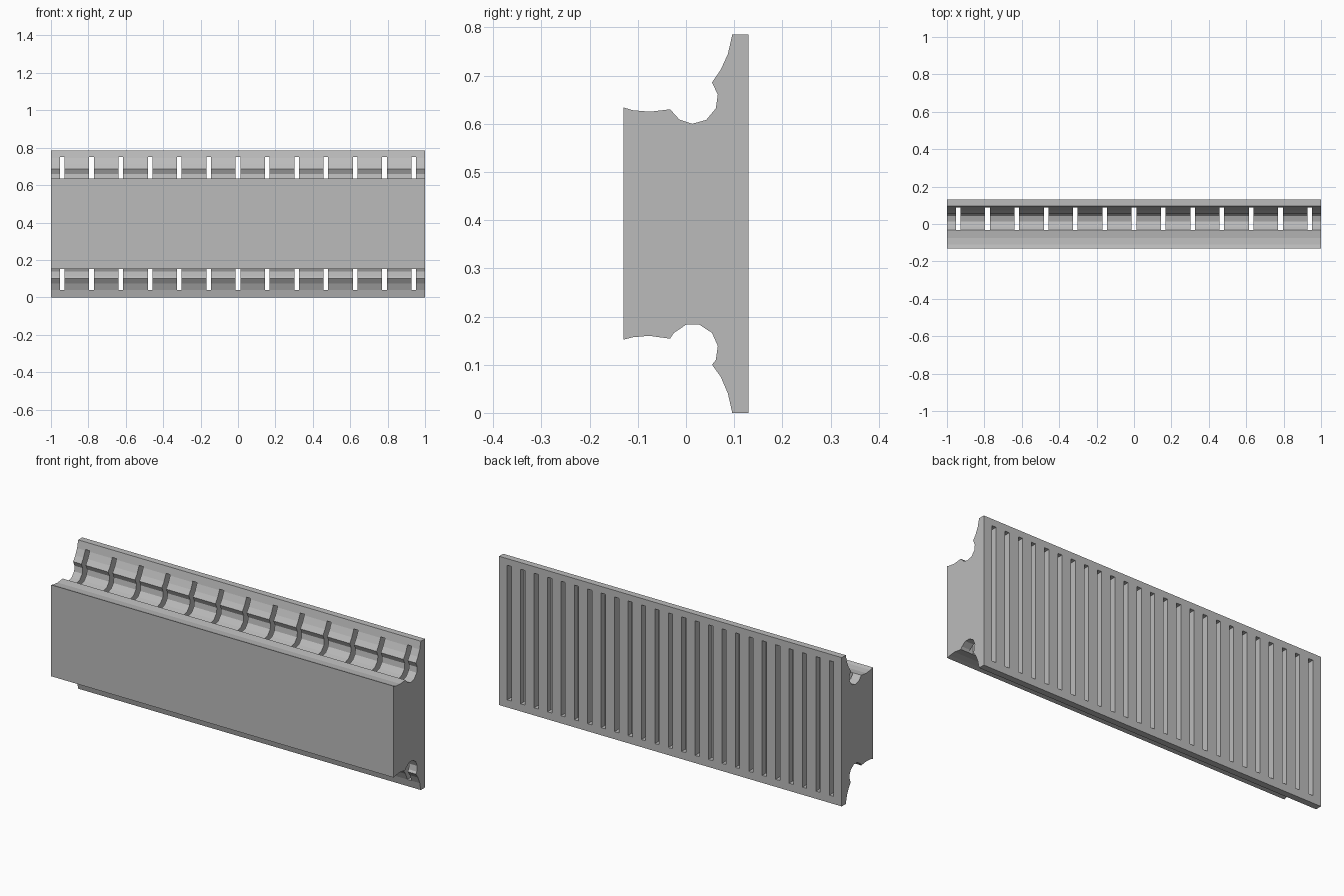
import bpy
import bmesh
from mathutils import Matrix, Vector

if "Cube" in bpy.data.objects:
    bpy.data.objects.remove(bpy.data.objects["Cube"], do_unlink=True)

# Single grey material
grey = bpy.data.materials.new("plain_grey")
grey.use_nodes = True
COLOR = (0.5, 0.5, 0.5, 1)
grey.diffuse_color = COLOR
grey.node_tree.nodes["Principled BSDF"].inputs["Base Color"].default_value = COLOR


def make_object(name, bm):
    bmesh.ops.recalc_face_normals(bm, faces=bm.faces)
    mesh = bpy.data.meshes.new(name)
    bm.to_mesh(mesh)
    bm.free()
    mesh.materials.append(grey)
    obj = bpy.data.objects.new(name, mesh)
    bpy.context.collection.objects.link(obj)
    return obj


def add_box(bm, x, width, y0, y1, z0, z1):
    size = Matrix.Diagonal((width, y1 - y0, z1 - z0, 1))
    place = Matrix.Translation((x, (y0 + y1) / 2, (z0 + z1) / 2))
    bmesh.ops.create_cube(bm, size=1, matrix=place @ size)


# Side profile (y, z): scooped channels along the top and bottom
TOP = [(0.13, 0.785), (0.096, 0.785), (0.087, 0.745), (0.072, 0.712),
       (0.054, 0.686), (0.066, 0.66), (0.062, 0.632), (0.042, 0.608),
       (0.013, 0.6), (-0.014, 0.609), (-0.033, 0.63), (-0.075, 0.625),
       (-0.11, 0.628), (-0.13, 0.634)]
BOTTOM = [(-0.13, 0.152), (-0.11, 0.157), (-0.077, 0.16), (-0.033, 0.154),
          (-0.025, 0.166), (0, 0.183), (0.028, 0.183), (0.054, 0.166),
          (0.066, 0.139), (0.062, 0.11), (0.054, 0.1), (0.072, 0.075),
          (0.087, 0.04), (0.096, 0), (0.13, 0)]

# Main body: the profile swept along x
bm = bmesh.new()
end = bm.faces.new([bm.verts.new((-1, y, z)) for y, z in TOP + BOTTOM])
sweep = bmesh.ops.extrude_face_region(bm, geom=[end], use_keep_orig=True)
moved = [v for v in sweep["geom"] if isinstance(v, bmesh.types.BMVert)]
bmesh.ops.translate(bm, verts=moved, vec=Vector((2, 0, 0)))
body = make_object("grooved_panel", bm)

# Slots from the back: every other one is deep and opens into the channels
SLOTS = 25
bm = bmesh.new()
for i in range(SLOTS):
    x = -0.94 + 1.88 * i / (SLOTS - 1)
    front = -0.032 if i % 2 == 0 else 0.1
    add_box(bm, x, 0.025, front, 0.2, 0.04, 0.75)
cutter = make_object("slot_cutter", bm)
cutter.hide_render = True

cut = body.modifiers.new("slots", "BOOLEAN")
cut.operation = "DIFFERENCE"
cut.solver = "EXACT"
cut.object = cutter
bpy.context.view_layer.objects.active = body
body.select_set(True)
bpy.ops.object.modifier_apply(modifier=cut.name)
bpy.data.objects.remove(cutter, do_unlink=True)
